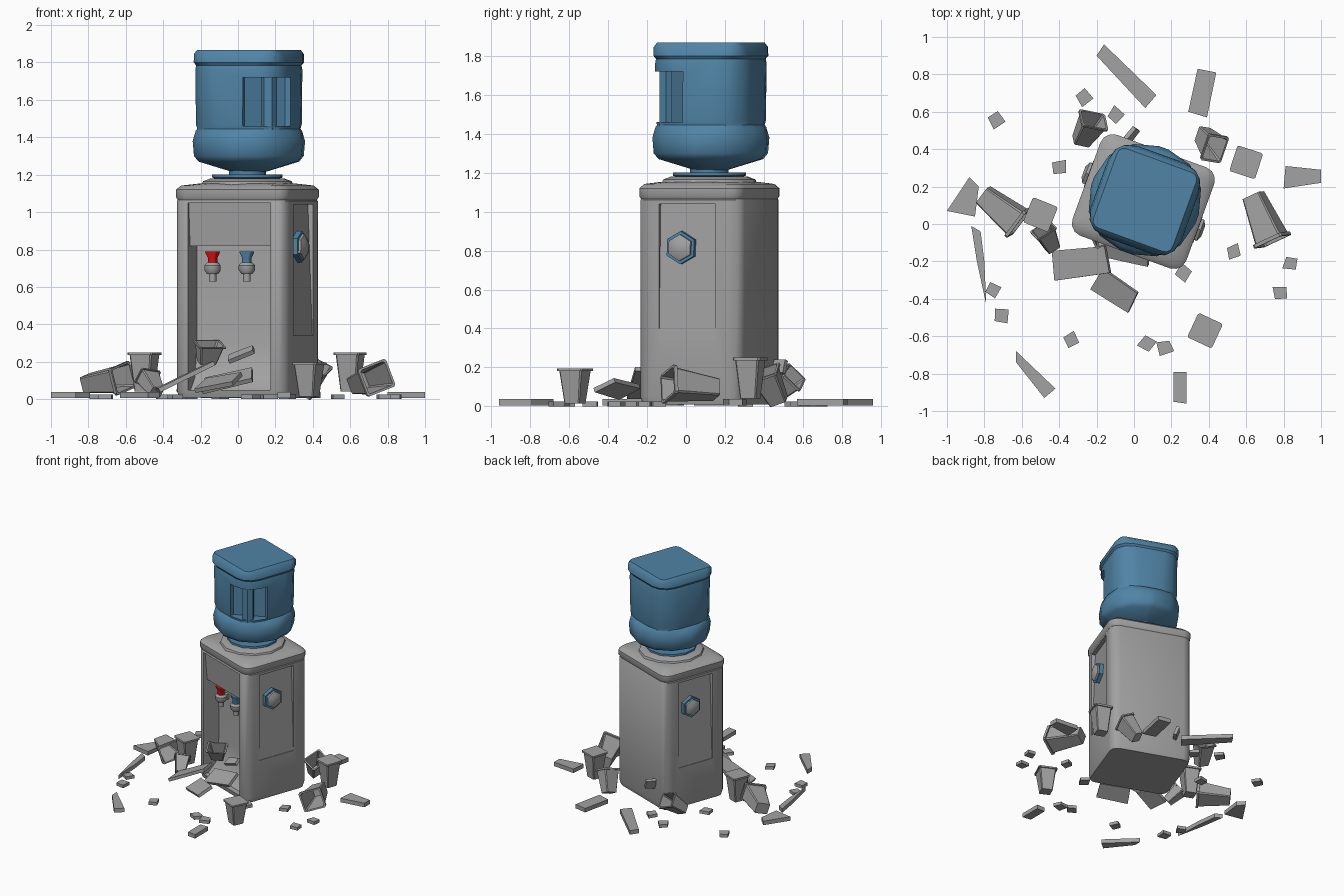
import bpy, bmesh, math, random
from mathutils import Matrix, Vector, Euler

if "Cube" in bpy.data.objects:
    bpy.data.objects.remove(bpy.data.objects["Cube"])

random.seed(4)
M = Matrix.Translation((0.05, 0.12, 0)) @ Matrix.Rotation(math.radians(-20), 4, 'Z')


def material(name, rgb):
    m = bpy.data.materials.new(name)
    m.diffuse_color = (*rgb, 1)
    m.use_nodes = True
    m.node_tree.nodes["Principled BSDF"].inputs["Base Color"].default_value = m.diffuse_color
    return m


GREY = material("grey plastic", (0.36, 0.36, 0.36))
BLUE = material("water blue", (0.08, 0.23, 0.38))
RED = material("hot tap red", (0.7, 0.005, 0.005))


def finish(name, bm, mat, matrix, smooth=True):
    bmesh.ops.recalc_face_normals(bm, faces=bm.faces)
    me = bpy.data.meshes.new(name)
    bm.to_mesh(me)
    bm.free()
    ob = bpy.data.objects.new(name, me)
    bpy.context.collection.objects.link(ob)
    me.materials.append(mat)
    ob.matrix_world = matrix
    if smooth:
        select(ob)
        bpy.ops.object.shade_smooth_by_angle(angle=math.radians(38))
    return ob


def select(ob):
    bpy.ops.object.select_all(action='DESELECT')
    ob.select_set(True)
    bpy.context.view_layer.objects.active = ob


def rrect(a, b, r, z, seg=3):
    """Rounded rectangle ring with half sizes a, b and corner radius r."""
    out = []
    for k, (sx, sy) in enumerate([(1, 1), (-1, 1), (-1, -1), (1, -1)]):
        for i in range(seg + 1):
            t = math.pi / 2 * (k + i / seg)
            out.append((sx * (a - r) + r * math.cos(t), sy * (b - r) + r * math.sin(t), z))
    return out


def loft(name, rings, mat, matrix=M, smooth=True):
    bm = bmesh.new()
    vs = [[bm.verts.new(p) for p in ring] for ring in rings]
    n = len(vs[0])
    for lo, hi in zip(vs, vs[1:]):
        for i in range(n):
            bm.faces.new((lo[i], lo[(i + 1) % n], hi[(i + 1) % n], hi[i]))
    bm.faces.new(vs[0][::-1])
    bm.faces.new(vs[-1])
    return finish(name, bm, mat, matrix, smooth)


def cut(ob, cutter):
    cutter.hide_render = True
    mod = ob.modifiers.new("cut", 'BOOLEAN')
    mod.object = cutter
    mod.solver = 'EXACT'
    select(ob)
    bpy.ops.object.modifier_apply(modifier=mod.name)
    bpy.data.objects.remove(cutter)
    select(ob)
    bpy.ops.object.shade_smooth_by_angle(angle=math.radians(38))


# cabinet body with rim and roof
cabinet = loft("cabinet", [rrect(a, b, r, z) for a, b, r, z in [
    (0.31, 0.27, 0.06, 0.01), (0.32, 0.283, 0.07, 0.05), (0.32, 0.283, 0.07, 1.06),
    (0.315, 0.279, 0.065, 1.065), (0.324, 0.287, 0.07, 1.08), (0.324, 0.287, 0.07, 1.12),
    (0.30, 0.265, 0.06, 1.142), (0.23, 0.22, 0.12, 1.153)]], GREY)

# tap bay cut into the front
bay = [(-0.4, 0.05), (-0.24, 0.05), (-0.17, 0.12), (-0.145, 0.3), (-0.14, 0.82),
       (-0.25, 0.82), (-0.27, 1.05), (-0.4, 1.05)]
cut(cabinet, loft("bay_cutter", [[(x, y, z) for y, z in bay] for x in (-0.235, 0.235)], GREY))

# slanted side pockets with cup holders, the second turned half round
for turn in (0, 180):
    MS = M @ Matrix.Rotation(math.radians(turn), 4, 'Z')
    pocket = [(0.4, 0.34), (0.315, 0.34), (0.29, 1.04), (0.4, 1.04)]
    cut(cabinet, loft("pocket_cutter", [[(x, y, z) for x, z in pocket]
                                        for y in (-0.16, 0.15)], GREY, MS))

    def hexagon(x, r):
        return [(x, -0.04 + r * math.cos(i * math.pi / 3 + 0.5),
                 0.815 + r * math.sin(i * math.pi / 3 + 0.5)) for i in range(6)]
    loft("holder_ring", [hexagon(0.28, 0.085), hexagon(0.326, 0.085)], BLUE, MS)
    loft("holder_knob", [hexagon(0.3, 0.07), hexagon(0.34, 0.068), hexagon(0.355, 0.035)], GREY, MS)

# collar and bottle neck
loft("collar", [rrect(r, r, r * 0.99, z) for r, z in
                [(0.25, 1.14), (0.24, 1.165), (0.2, 1.18), (0.15, 1.18)]], GREY)
loft("bottle_neck", [rrect(r, r, r * 0.99, z) for r, z in
                     [(0.15, 1.17), (0.19, 1.185), (0.19, 1.2), (0.1, 1.2), (0.1, 1.23)]], BLUE)

# bottle: round below, squarer towards the top
MB = M @ Matrix.Translation((0.005, 0.01, 0))
bottle = loft("bottle", [rrect(a, a, r, z) for a, r, z in [
    (0.05, 0.048, 1.203), (0.27, 0.26, 1.27), (0.295, 0.285, 1.3), (0.297, 0.27, 1.38),
    (0.275, 0.23, 1.435), (0.255, 0.17, 1.445), (0.26, 0.17, 1.47), (0.258, 0.15, 1.76),
    (0.25, 0.13, 1.785), (0.258, 0.12, 1.8), (0.25, 0.09, 1.845), (0.225, 0.04, 1.868)]], BLUE, MB)
grip = MB @ Matrix.Rotation(math.radians(-45), 4, 'Z')
cut(bottle, loft("grip_cutter", [
    [(0.26, -0.17, z), (0.2, -0.12, z), (0.2, 0.12, z), (0.26, 0.17, z), (0.5, 0.17, z), (0.5, -0.17, z)]
    for z in (1.46, 1.72)], BLUE, grip))
loft("bottle_handle", [[(0.255 + 0.035 * math.cos(i * math.pi / 3), 0.045 * math.sin(i * math.pi / 3), z)
                        for i in range(6)] for z in (1.44, 1.74)], BLUE, grip)

# hot and cold taps
for x, mat, label in ((-0.125, RED, "hot"), (0.07, BLUE, "cold")):
    T = M @ Matrix.Translation((x, -0.2, 0))
    loft(label + "_tap_body", [rrect(a, a, a * 0.9, z) for a, z in
                               [(0.03, 0.67), (0.043, 0.69), (0.043, 0.715), (0.03, 0.73)]], GREY, T)
    loft(label + "_tap_spout", [rrect(0.02, 0.02, 0.018, z) for z in (0.63, 0.68)], GREY, T)
    loft(label + "_tap_lever", [rrect(a, a, 0.01, z) for a, z in
                                [(0.022, 0.725), (0.022, 0.755), (0.033, 0.785), (0.033, 0.79)]], mat, T)
    loft(label + "_tap_stem", [[(px, y, pz) for px, pz in
                                ((-0.02, 0.68), (0.02, 0.68), (0.02, 0.72), (-0.02, 0.72))]
                               for y in (0, 0.08)], GREY, T)


def cup(name, pos, axis, yaw, h, r, hollow, squash=1.0):
    sizes = [(0.6, 0), (0.9, 0.93), (1.03, 0.93), (1.03, 1)]
    if hollow:
        sizes += [(0.88, 1), (0.55, 0.1)]
    rings = [rrect(r * a, r * a * squash, r * a * 0.12, h * (t - 0.5), 1) for a, t in sizes]
    rot = Vector(axis).to_track_quat('Z', 'Y').to_matrix().to_4x4()
    loft(name, rings, GREY, Matrix.Translation(pos) @ rot @ Matrix.Rotation(math.radians(yaw), 4, 'Z'))


# standing cups
for x, y, z, yaw, h in ((0.38, -0.57, 0.105, -25, 0.18), (-0.5, 0.05, 0.145, -22, 0.21),
                        (0.6, 0.33, 0.145, -18, 0.21)):
    cup("standing_cup", (x, y, z), (0, 0, 1), yaw, h, 0.07, False)

# fallen and crushed cups
for pos, axis, yaw, h, r, sq in (
        ((0.69, 0.03, 0.1), (0.42, -1, 0.12), 20, 0.27, 0.085, 0.9),
        ((-0.71, 0.08, 0.1), (0.75, -0.6, 0.1), 15, 0.25, 0.085, 0.85),
        ((-0.25, 0.5, 0.1), (0.3, 0.5, 0.45), 30, 0.17, 0.075, 0.8),
        ((0.4, 0.44, 0.1), (0.3, -0.35, 0.7), 35, 0.18, 0.075, 0.8),
        ((-0.46, -0.08, 0.08), (-0.3, 0.6, 0.5), 10, 0.14, 0.06, 0.8),
        ((-0.16, -0.04, 0.245), (0.15, -0.35, 0.9), 0, 0.11, 0.075, 0.7)):
    cup("fallen_cup", pos, axis, yaw, h, r, True, sq)


def slab(name, corners, z0, z1, matrix=Matrix()):
    loft(name, [[(x, y, z) for x, y in corners] for z in (z0, z1)], GREY, matrix, False)


# large flat fragments on the floor
for c in ([(-0.2, 0.9), (0.06, 0.62), (0.12, 0.69), (-0.16, 0.96)],
          [(0.34, 0.83), (0.29, 0.6), (0.39, 0.57), (0.44, 0.81)],
          [(0.81, 0.31), (0.8, 0.19), (1.0, 0.22), (1.0, 0.29)],
          [(-0.88, 0.25), (-1.0, 0.07), (-0.85, 0.04), (-0.83, 0.2)],
          [(-0.87, -0.01), (-0.84, -0.2), (-0.79, -0.43), (-0.8, -0.2), (-0.82, -0.04)],
          [(-0.63, -0.68), (-0.63, -0.74), (-0.48, -0.93), (-0.42, -0.88)],
          [(0.21, -0.79), (0.21, -0.95), (0.28, -0.96), (0.28, -0.79)]):
    slab("floor_fragment", c, 0.005, 0.038)

# small chips
for x, y in ((-0.27, 0.68), (-0.74, 0.56), (-0.1, 0.58), (-0.4, 0.3), (-0.71, -0.49),
             (-0.755, -0.35), (-0.335, -0.62), (0.07, -0.64), (0.165, -0.66), (0.265, -0.26),
             (0.535, -0.15), (0.84, -0.21), (0.78, -0.37)):
    t = random.uniform(0, 6)
    pts = [(x + 0.05 * random.uniform(0.8, 1.15) * math.cos(t + k * math.pi / 2),
            y + 0.05 * random.uniform(0.8, 1.15) * math.sin(t + k * math.pi / 2)) for k in range(4)]
    slab("chip", pts, 0.0, 0.025)

# tilted broken panels leaning on the front and back
for pos, rot, a, b in (((-0.28, -0.21, 0.12), (0, -26, 5), 0.165, 0.08),
                       ((-0.1, -0.36, 0.09), (25, -8, -35), 0.12, 0.07),
                       ((-0.05, -0.14, 0.1), (30, -12, -15), 0.14, 0.07),
                       ((0.02, -0.1, 0.24), (35, -20, -20), 0.075, 0.03),
                       ((-0.01, 0.48, 0.2), (70, 0, 50), 0.04, 0.04)):
    e = Euler([math.radians(d) for d in rot]).to_matrix().to_4x4()
    slab("broken_panel", [(-a, -b), (a, -b * 0.8), (a * 0.9, b), (-a, b)], -0.012, 0.012,
         Matrix.Translation(pos) @ e)
